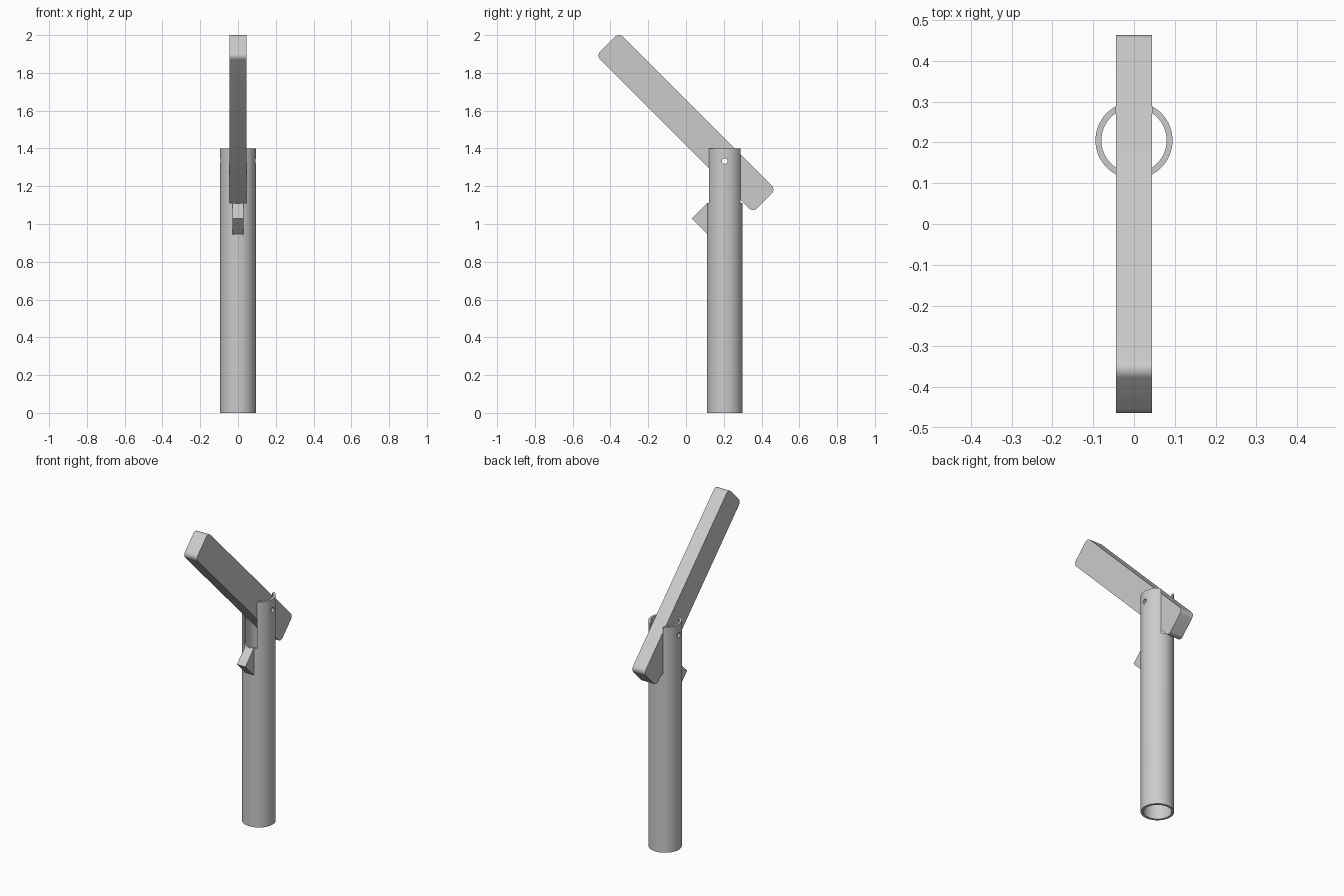
import bpy, bmesh, math
from mathutils import Matrix, Vector

cube = bpy.data.objects.get("Cube")
if cube:
    bpy.data.objects.remove(cube, do_unlink=True)

TUBE_Y = 0.205
OUTER, INNER = 0.0945, 0.08
HEIGHT = 1.4
SLOT_BOTTOM, SLOT_HALF = 1.11, 0.0447
PIVOT = Vector((0, TUBE_Y, 1.333))
TILT = Matrix.Rotation(math.radians(-45), 4, 'X')

grey = bpy.data.materials.new("plain_grey")
grey.use_nodes = True
grey.diffuse_color = (0.6, 0.6, 0.6, 1)
grey.node_tree.nodes["Principled BSDF"].inputs["Base Color"].default_value = (0.6, 0.6, 0.6, 1)


def finish(bm, name):
    bmesh.ops.recalc_face_normals(bm, faces=bm.faces)
    mesh = bpy.data.meshes.new(name)
    bm.to_mesh(mesh)
    bm.free()
    obj = bpy.data.objects.new(name, mesh)
    bpy.context.collection.objects.link(obj)
    mesh.materials.append(grey)
    return obj


def box(name, size, matrix, rounding=0):
    """Box whose four edges along x can be rounded."""
    bm = bmesh.new()
    bmesh.ops.create_cube(bm, size=1)
    bmesh.ops.scale(bm, vec=size, verts=bm.verts)
    if rounding:
        edges = [e for e in bm.edges if abs(e.verts[0].co.x - e.verts[1].co.x) > 0.01]
        bmesh.ops.bevel(bm, geom=edges, offset=rounding, segments=8,
                        profile=0.5, affect='EDGES')
    bm.transform(matrix)
    return finish(bm, name)


def cylinder(name, radius, depth, matrix, sides):
    bm = bmesh.new()
    bmesh.ops.create_cone(bm, cap_ends=True, segments=sides, radius1=radius,
                          radius2=radius, depth=depth)
    bm.transform(matrix)
    return finish(bm, name)


def cut(obj, cutter):
    mod = obj.modifiers.new("cut", 'BOOLEAN')
    mod.operation, mod.solver, mod.object = 'DIFFERENCE', 'EXACT', cutter
    select(obj)
    bpy.ops.object.modifier_apply(modifier=mod.name)


def select(obj):
    bpy.ops.object.select_all(action='DESELECT')
    obj.select_set(True)
    bpy.context.view_layer.objects.active = obj


# Hollow post
centre = Matrix.Translation((0, TUBE_Y, HEIGHT / 2))
tube = cylinder("tube_post", OUTER, HEIGHT, centre, 64)
bore = cylinder("bore_cutter", INNER, HEIGHT + 0.2, centre, 64)

# Fork slot at the top of the post, open to front and back
slot = box("slot_cutter", (2 * SLOT_HALF, 0.4, 0.6),
           Matrix.Translation((0, TUBE_Y, SLOT_BOTTOM + 0.3)))

# Pivot hole through post and lever
hole = cylinder("hole_cutter", 0.015, 0.4,
                Matrix.Translation(PIVOT) @ Matrix.Rotation(math.pi / 2, 4, 'Y'), 24)

# Tilted lever bar with rounded ends
lever = box("lever_bar", (0.088, 1.174, 0.17),
            Matrix.Translation((0, 0, 1.537)) @ TILT, 0.03)

# Stop block poking out of the front of the post
stop = box("stop_block", (0.058, 0.117, 0.117),
           Matrix.Translation((0, 0.113, 1.028)) @ TILT)

for cutter in (bore, slot, hole):
    cut(tube, cutter)
cut(lever, hole)
for cutter in (bore, slot, hole):
    bpy.data.objects.remove(cutter, do_unlink=True)

for part in (tube, lever):
    select(part)
    bpy.ops.object.shade_smooth_by_angle(angle=math.radians(30))
